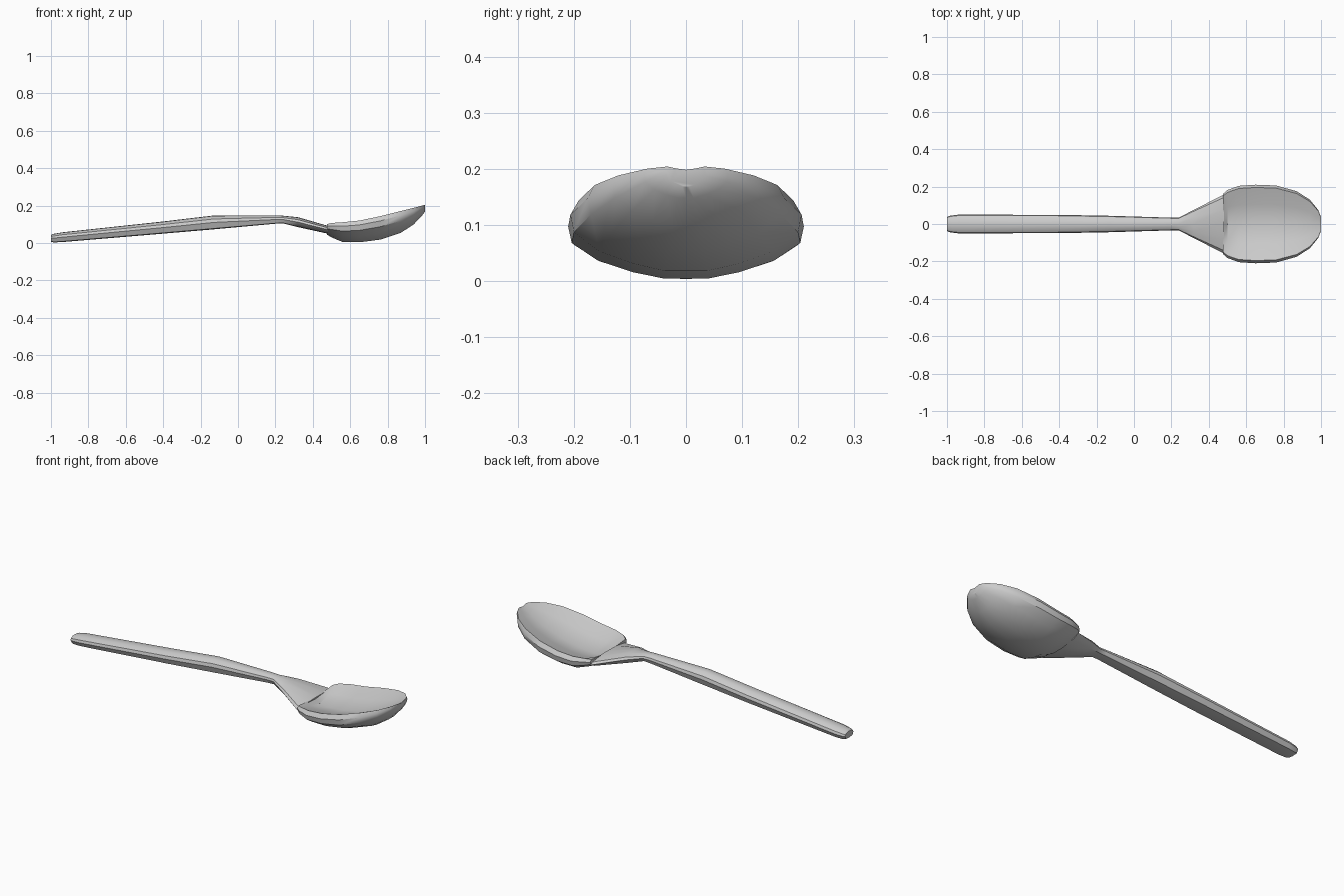
import bpy, bmesh, math

if "Cube" in bpy.data.objects:
    bpy.data.objects.remove(bpy.data.objects["Cube"])

metal = bpy.data.materials.new("brushed_grey_metal")
metal.use_nodes = True
GREY = (0.6, 0.6, 0.6, 1)
metal.diffuse_color = GREY
metal.node_tree.nodes["Principled BSDF"].inputs["Base Color"].default_value = GREY


def loft(name, sections, angle):
    """Skin closed rings of points that run along x, with capped ends."""
    bm = bmesh.new()
    rings = [[bm.verts.new(p) for p in ring] for ring in sections]
    n = len(rings[0])
    for a, b in zip(rings, rings[1:]):
        for i in range(n):
            j = (i + 1) % n
            bm.faces.new((a[i], a[j], b[j], b[i]))
    bm.faces.new(rings[0])
    bm.faces.new(rings[-1])
    bmesh.ops.recalc_face_normals(bm, faces=bm.faces)
    mesh = bpy.data.meshes.new(name)
    bm.to_mesh(mesh)
    bm.free()
    mesh.materials.append(metal)
    obj = bpy.data.objects.new(name, mesh)
    bpy.context.collection.objects.link(obj)
    bpy.ops.object.select_all(action="DESELECT")
    obj.select_set(True)
    bpy.context.view_layer.objects.active = obj
    bpy.ops.object.shade_smooth_by_angle(angle=math.radians(angle))


def mirrored(x, half):
    """Ring from a half profile whose first and last points lie on y = 0."""
    left = [(x, y, z) for y, z in half]
    return left + [(x, -y, z) for y, z in half[-2:0:-1]]


def handle_ring(x, w, bottom, top):
    h = top - bottom
    return mirrored(x, [(0, top), (w * 0.5, top - h * 0.04), (w * 0.9, top - h * 0.25),
                        (w, top - h * 0.5), (w * 0.75, bottom + h * 0.06), (0, bottom)])


# Handle: x, half width, underside, top
loft("handle", [handle_ring(*s) for s in (
    (-1.0, 0.037, 0.007, 0.043), (-0.985, 0.044, 0.003, 0.049),
    (-0.94, 0.05, 0.005, 0.057), (-0.4, 0.049, 0.05, 0.115),
    (-0.13, 0.044, 0.073, 0.147), (0.2, 0.034, 0.103, 0.148),
    (0.24, 0.034, 0.105, 0.146), (0.32, 0.076, 0.085, 0.138),
    (0.48, 0.157, 0.05, 0.092))], 35)


def bowl_ring(x, w, bottom, inside, rim):
    d = rim - bottom
    return mirrored(x, [(0, inside), (w * 0.5, inside + (rim - inside) * 0.45),
                        (w * 0.93, rim), (w, rim - d * 0.2), (w * 0.97, rim - d * 0.45),
                        (w * 0.75, bottom + d * 0.28), (w * 0.45, bottom + d * 0.1),
                        (w * 0.18, bottom), (0, bottom)])


# Bowl: x, half width, underside, inner crease, rim
loft("bowl", [bowl_ring(*s) for s in (
    (0.475, 0.16, 0.045, 0.088, 0.1), (0.5, 0.182, 0.03, 0.06, 0.107),
    (0.56, 0.204, 0.005, 0.055, 0.111), (0.65, 0.21, 0.004, 0.062, 0.12),
    (0.76, 0.206, 0.018, 0.085, 0.143), (0.87, 0.175, 0.054, 0.125, 0.171),
    (0.94, 0.13, 0.1, 0.16, 0.188), (0.985, 0.075, 0.148, 0.188, 0.2),
    (1.0, 0.036, 0.168, 0.198, 0.204))], 35)
